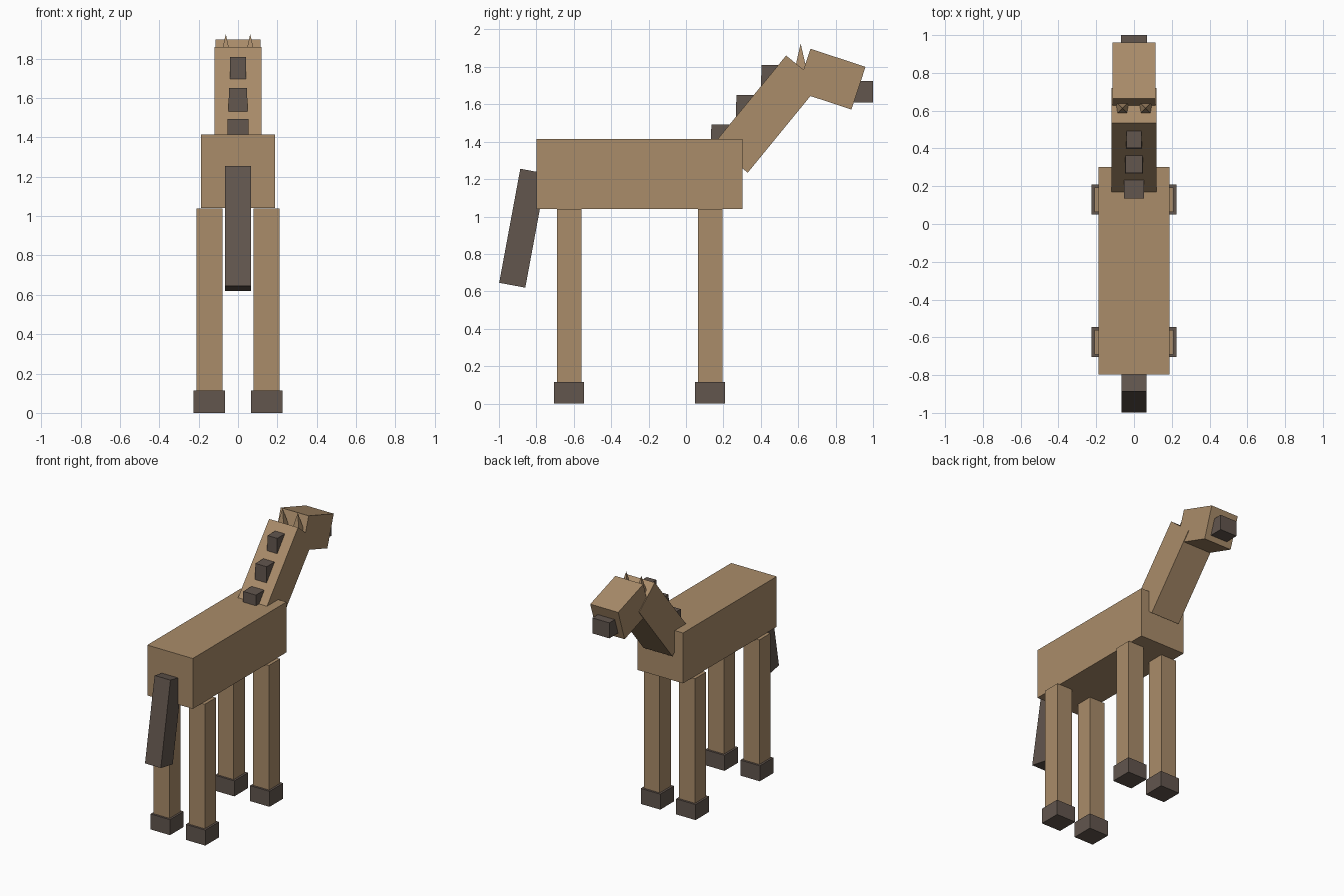
import bpy
import bmesh
from math import radians
from mathutils import Vector

cube = bpy.data.objects.get("Cube")
if cube:
    bpy.data.objects.remove(cube, do_unlink=True)


def material(name, rgb):
    mat = bpy.data.materials.new(name)
    mat.use_nodes = True
    mat.diffuse_color = (*rgb, 1)
    mat.node_tree.nodes["Principled BSDF"].inputs["Base Color"].default_value = (*rgb, 1)
    return mat


TAN = material("tan_coat", (0.40, 0.263, 0.144))
DARK = material("dark_brown", (0.122, 0.093, 0.076))


def box(name, mat, center, size, pitch=0, taper=1):
    """Box pitched about x (positive leans the top forward, +y); taper scales the top."""
    bm = bmesh.new()
    bmesh.ops.create_cube(bm, size=1)
    for v in bm.verts:
        k = taper if v.co.z > 0 else 1
        v.co = Vector((v.co.x * size[0] * k, v.co.y * size[1] * k, v.co.z * size[2]))
    if taper == 0:
        bmesh.ops.remove_doubles(bm, verts=bm.verts, dist=0.0001)
    mesh = bpy.data.meshes.new(name)
    bm.to_mesh(mesh)
    bm.free()
    mesh.materials.append(mat)
    obj = bpy.data.objects.new(name, mesh)
    obj.location = center
    obj.rotation_euler.x = -radians(pitch)
    bpy.context.collection.objects.link(obj)
    return obj


# Trunk, neck and head
box("body", TAN, (0, -0.248, 1.228), (0.374, 1.1, 0.374))
box("neck", TAN, (0, 0.4325, 1.5475), (0.238, 0.238, 0.615), 39.3)
box("head", TAN, (0, 0.775, 1.7345), (0.23, 0.31, 0.24), 18.2)
box("muzzle", DARK, (0, 0.92, 1.668), (0.14, 0.16, 0.115))

# Tail hanging from the rump
box("tail", DARK, (0, -0.8725, 0.9375), (0.13, 0.142, 0.62), 10.5)

# Legs, hooves and ears on both sides
for side, x in (("left", 1), ("right", -1)):
    for end, y in (("front", 0.129), ("back", -0.625)):
        box(f"{end}_{side}_leg", TAN, (x * 0.145, y, 0.575), (0.13, 0.13, 0.93))
        box(f"{end}_{side}_hoof", DARK, (x * 0.145, y, 0.0575), (0.16, 0.16, 0.115))
    box(f"{side}_ear", TAN, (x * 0.062, 0.613, 1.8375), (0.08, 0.08, 0.175), taper=0)

# Mane tufts shrinking up the back of the neck
for i in range(3):
    width = 0.11 - 0.013 * i
    top = 1.493 + 0.158 * i
    box(f"mane_tuft_{i + 1}", DARK, (0, 0.195 + 0.134 * i, top - 0.065),
        (width, 0.125, 0.13), taper=0.95)
